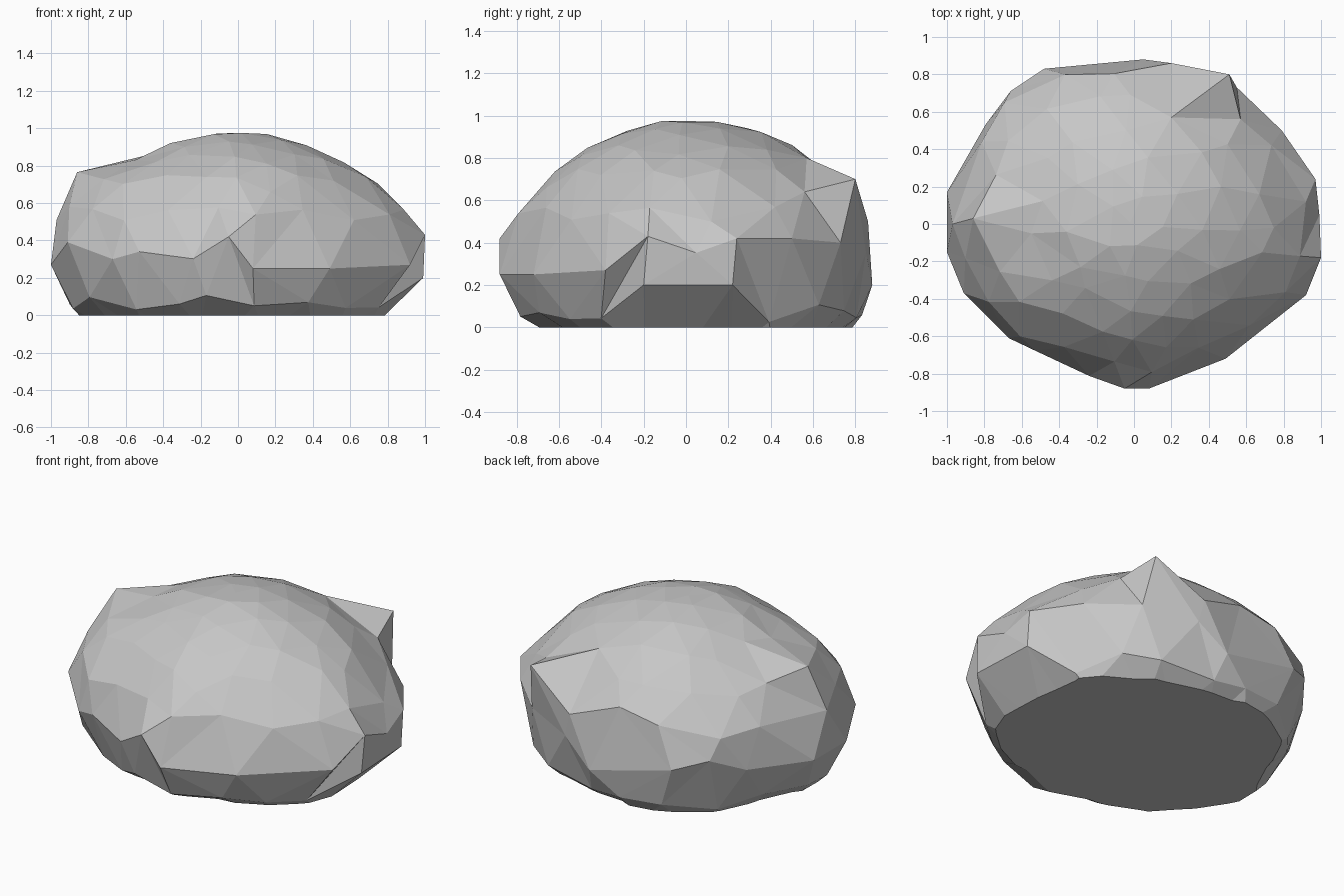
import bpy, bmesh, math, random
from mathutils import Vector

random.seed(7)
default = bpy.data.objects.get("Cube")
if default:
    bpy.data.objects.remove(default)

CORE = 0.3      # height the surface is swept around

# Plan outline, counter-clockwise
OUTLINE = [(-1, .17), (-1, -.15), (-.91, -.37), (-.67, -.61), (-.35, -.76), (-.05, -.88),
           (.08, -.88), (.49, -.72), (.92, -.38), (1, -.18), (.97, .24), (.79, .51),
           (.56, .72), (.3, .85), (.05, .88), (-.17, .88), (-.48, .83), (-.66, .71), (-.83, .48)]

# Vertical profiles (radius, height) for the four sides, running below ground
PROFILES = {
    (1, 0): [(0, -.2), (.83, -.1), (.86, 0), (.92, .06), (.99, .2), (1, .43), (.85, .59), (.74, .71), (.5, .86), (.31, .93), (.13, .975), (0, .975)],
    (-1, 0): [(0, -.2), (.8, -.1), (.86, 0), (.94, .13), (1, .27), (.97, .51), (.84, .7), (.55, .83), (.34, .93), (.2, .97), (0, .975)],
    (0, -1): [(0, -.2), (.55, -.08), (.65, 0), (.78, .04), (.88, .26), (.88, .42), (.65, .71), (.5, .83), (.26, .94), (.14, .975), (0, .975)],
    (0, 1): [(0, -.2), (.72, -.1), (.77, 0), (.84, .08), (.88, .2), (.86, .5), (.78, .64), (.57, .81), (.44, .9), (.2, .97), (0, .975)],
}


def ray_hit(points, direction):
    """Farthest distance from the origin to a polyline along a direction."""
    best = 0
    for p, q in zip(points, points[1:]):
        p, e = Vector(p), Vector(q) - Vector(p)
        det = direction.cross(e)
        if abs(det) < 1e-9:
            continue
        u = p.cross(direction) / det
        if -1e-4 <= u <= 1 + 1e-4:
            best = max(best, p.cross(e) / det)
    return best


def surface_point(d):
    """Point of the stone body in direction d from the core."""
    flat = Vector((d.x, d.y))
    level = max(flat.length, 1e-4)
    flat = flat / level if level > 1e-3 else Vector((1, 0))
    plan = ray_hit(OUTLINE + OUTLINE[:1], flat)
    radius = height = 0
    for side, profile in PROFILES.items():
        weight = max(0, flat.dot(Vector(side))) ** 2
        if weight:
            widest = max(r for r, z in profile)
            local = [(r / widest, z - CORE) for r, z in profile]
            slope = Vector((level, d.z))
            t = ray_hit(local, slope)
            radius += weight * t * slope.x
            height += weight * t * slope.y
    return Vector((flat.x * radius * plan, flat.y * radius * plan, height + CORE))


# Faceted stone body from a jittered sphere
bm = bmesh.new()
bmesh.ops.create_icosphere(bm, subdivisions=3, radius=1)
for v in bm.verts:
    jitter = Vector([random.uniform(-.06, .06) for _ in range(3)])
    v.co = surface_point((v.co + jitter).normalized())
    swell = random.uniform(1, 1.02)
    v.co.x = max(-1, min(1, v.co.x * swell))
    v.co.y = max(-.88, min(.88, v.co.y * swell))

# Protruding corners, ledges and the notch beside the back spike;
# the last value is how far each corner swallows its neighbours
CORNERS = [(.51, .8, .7, .2), (.2, .57, .8, .2), (.57, .56, .64, .14), (.55, .73, .4, .1),
           (-.86, .03, .765, .12), (-.55, -.05, .83, .1), (-.97, 0, .51, .1),
           (-.05, -.88, .42, .1), (.08, -.88, .25, .08), (1, -.18, .43, .1),
           (.97, .24, .42, .1), (.99, -.2, .2, .08), (.97, .22, .2, .08),
           (-1, .17, .27, .1), (-1, -.15, .27, .1), (-.91, -.37, .39, .1),
           (.92, -.38, .27, .1), (-.67, -.61, .3, .1), (.49, -.72, .25, .1),
           (.79, .5, .42, .1), (-.66, .71, .38, .1),
           (-.48, .83, .32, .1), (.05, .88, .2, .1), (.2, .86, .5, .08)]
free = set(bm.verts)
pulled = []
for x, y, z, reach in CORNERS:
    target = Vector((x, y, z))
    nearest = min(free, key=lambda v: ((v.co - target).length, v.index))
    nearest.co = target
    free.remove(nearest)
    pulled.append((nearest, reach))
swallowed = {}
for corner, reach in pulled:
    for v in free:
        if (v.co - corner.co).length < reach and v not in swallowed:
            swallowed[v] = corner
bmesh.ops.weld_verts(bm, targetmap=swallowed)

# Flat underside
cut = bmesh.ops.bisect_plane(bm, geom=bm.verts[:] + bm.edges[:] + bm.faces[:], dist=.005,
                             plane_co=(0, 0, 0), plane_no=(0, 0, 1), clear_inner=True)
rim = [e for e in cut["geom_cut"] if isinstance(e, bmesh.types.BMEdge)]
bmesh.ops.contextual_create(bm, geom=rim)
bmesh.ops.recalc_face_normals(bm, faces=bm.faces)

mesh = bpy.data.meshes.new("boulder")
bm.to_mesh(mesh)
bm.free()
boulder = bpy.data.objects.new("boulder", mesh)
bpy.context.collection.objects.link(boulder)

# Stone colour
grey = bpy.data.materials.new("stone grey")
grey.use_nodes = True
color = (.57, .57, .57, 1)
grey.diffuse_color = color
grey.node_tree.nodes["Principled BSDF"].inputs["Base Color"].default_value = color
mesh.materials.append(grey)
